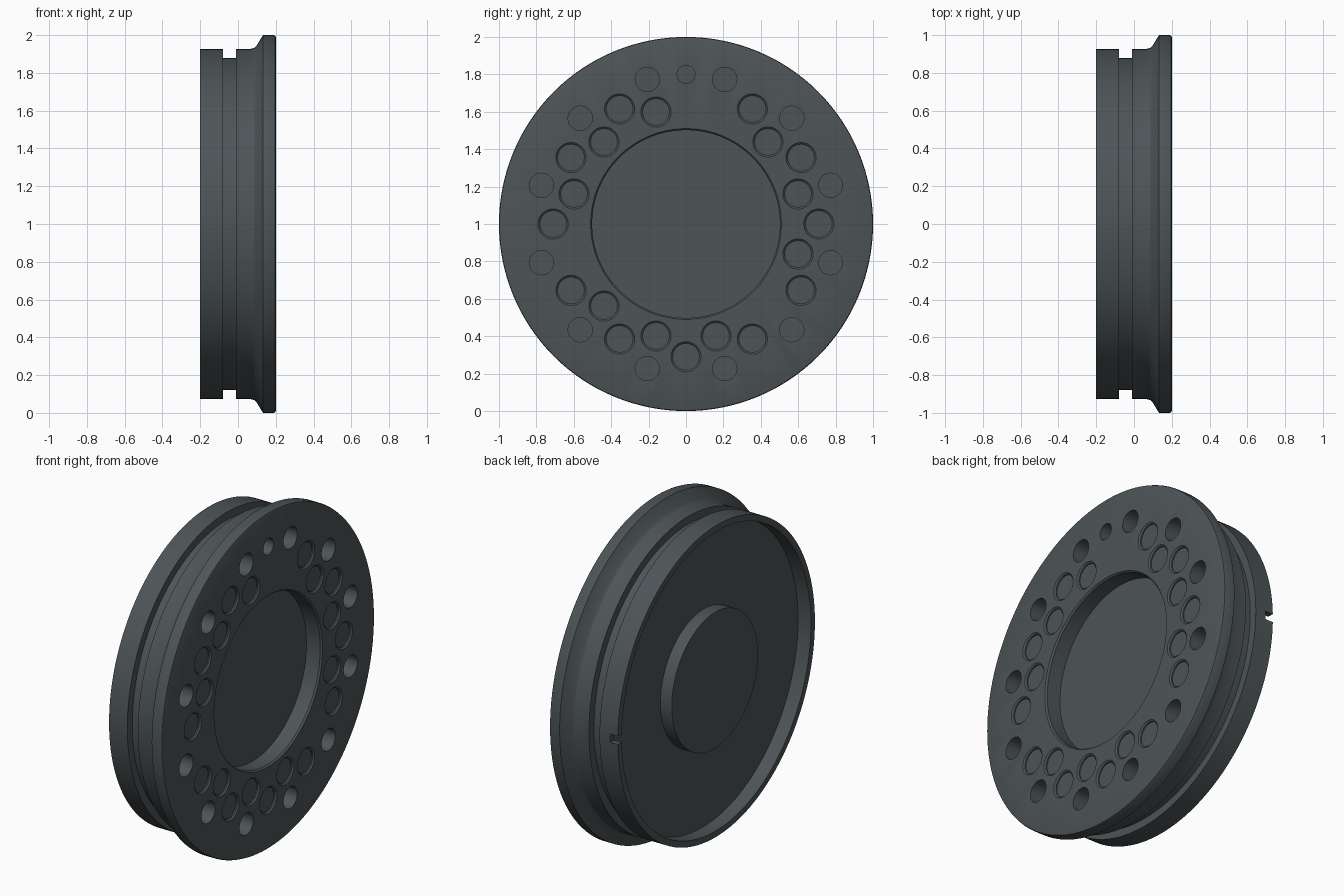
import bpy, bmesh, math

if "Cube" in bpy.data.objects:
    bpy.data.objects.remove(bpy.data.objects["Cube"])

X, R = 0, 1


def lathe(bm, profile, cy=0.0, cz=1.0, segs=24):
    """Revolve an (x, radius) profile around an axis parallel to x."""
    rings = []
    for x, r in profile:
        if r == 0:
            rings.append([bm.verts.new((x, cy, cz))])
        else:
            rings.append([bm.verts.new((x,
                                        cy + r * math.cos(2 * math.pi * i / segs),
                                        cz + r * math.sin(2 * math.pi * i / segs)))
                          for i in range(segs)])
    for a, b in zip(rings, rings[1:]):
        for i in range(segs):
            j = (i + 1) % segs
            if len(a) == 1:
                bm.faces.new((a[0], b[i], b[j]))
            elif len(b) == 1:
                bm.faces.new((a[i], a[j], b[0]))
            else:
                bm.faces.new((a[i], a[j], b[j], b[i]))


def finish(bm, name):
    bmesh.ops.recalc_face_normals(bm, faces=bm.faces)
    mesh = bpy.data.meshes.new(name)
    bm.to_mesh(mesh)
    bm.free()
    obj = bpy.data.objects.new(name, mesh)
    bpy.context.collection.objects.link(obj)
    return obj


# Main disc: rear boss, rear cavity, rim, groove, flared flange, front recess
body = bmesh.new()
lathe(body, [(-0.19, 0), (-0.19, 0.405), (-0.115, 0.405), (-0.115, 0.89),
             (-0.2, 0.89), (-0.2, 0.927), (-0.08, 0.927), (-0.08, 0.88),
             (-0.01, 0.88), (-0.01, 0.927), (0.065, 0.927), (0.085, 0.932),
             (0.10, 0.946), (0.132, 1.0), (0.19, 1.0), (0.197, 0.997),
             (0.2, 0.99), (0.2, 0.51), (0.19, 0.502), (0.1, 0.502), (0.1, 0)],
      segs=128)
disc = finish(body, "flanged_disc")

cut = bmesh.new()


def place(profile, radius, degrees):
    a = math.radians(degrees)
    lathe(cut, profile, radius * math.cos(a), 1 + radius * math.sin(a))


# Deep bolt holes and the single small pin hole
bolt = [(0.0, 0), (0.0, 0.065), (0.23, 0.065), (0.23, 0)]
pin = [(0.0, 0), (0.0, 0.048), (0.23, 0.048), (0.23, 0)]
for k in range(12):
    place(bolt, 0.8, 15 + 30 * k)
place(pin, 0.8, 90)

# Shallow chamfered pockets in two staggered rings with gaps
pocket = [(0.185, 0), (0.185, 0.072), (0.192, 0.072), (0.2, 0.081),
          (0.23, 0.081), (0.23, 0)]
for d in range(0, 360, 30):
    if d != 90:
        place(pocket, 0.71, d)
for d in range(15, 360, 30):
    if d not in (75, 195, 315):
        place(pocket, 0.62, d)

# Small notch through the rear rim
notch = bmesh.ops.create_cube(cut, size=1)["verts"]
bmesh.ops.scale(cut, vec=(0.1, 0.1, 0.05), verts=notch)
bmesh.ops.translate(cut, vec=(-0.2, 0.91, 1.0), verts=notch)

cutter = finish(cut, "hole_cutter")
cutter.hide_render = True

mod = disc.modifiers.new("holes", 'BOOLEAN')
mod.operation = 'DIFFERENCE'
mod.solver = 'EXACT'
mod.object = cutter

bpy.context.view_layer.objects.active = disc
disc.select_set(True)
bpy.ops.object.modifier_apply(modifier=mod.name)
bpy.data.objects.remove(cutter)
bpy.ops.object.shade_smooth_by_angle(angle=math.radians(25))

# Dark grey metal
metal = bpy.data.materials.new("dark_metal")
metal.diffuse_color = (0.075, 0.09, 0.096, 1)
metal.use_nodes = True
metal.node_tree.nodes["Principled BSDF"].inputs["Base Color"].default_value = metal.diffuse_color
disc.data.materials.clear()
disc.data.materials.append(metal)
